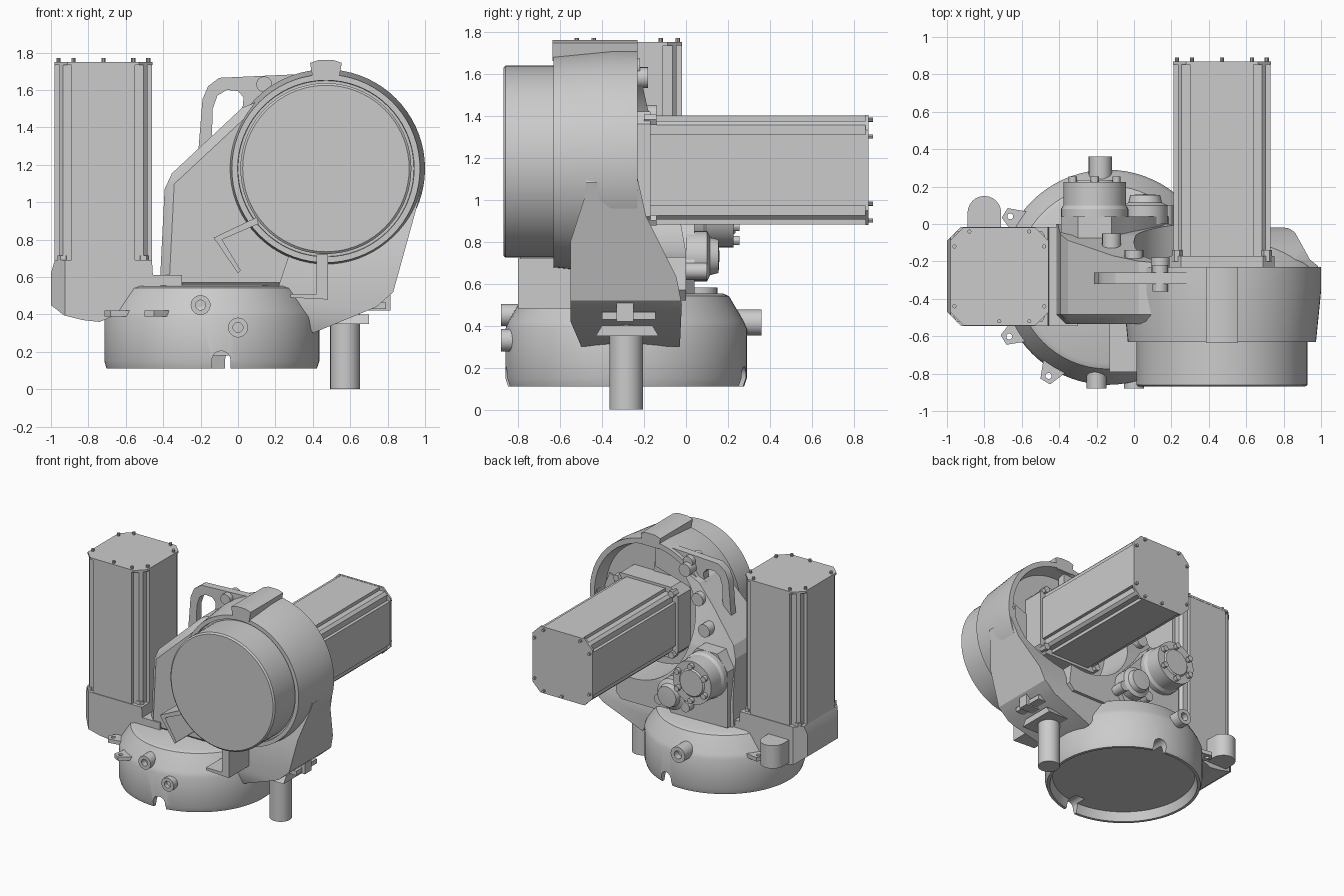
import bpy, bmesh, math
from mathutils import Vector

if "Cube" in bpy.data.objects:
    bpy.data.objects.remove(bpy.data.objects["Cube"])

AX = {'X': lambda u, v, w: (w, u, v), 'Y': lambda u, v, w: (u, w, v), 'Z': lambda u, v, w: (u, v, w)}


def finish(name, bm, angle=30):
    bmesh.ops.remove_doubles(bm, verts=bm.verts, dist=1e-5)
    bmesh.ops.recalc_face_normals(bm, faces=bm.faces)
    me = bpy.data.meshes.new(name)
    bm.to_mesh(me)
    bm.free()
    ob = bpy.data.objects.new(name, me)
    bpy.context.collection.objects.link(ob)
    smooth(ob, angle)
    return ob


def smooth(ob, angle=30):
    bpy.ops.object.select_all(action='DESELECT')
    ob.select_set(True)
    bpy.context.view_layer.objects.active = ob
    bpy.ops.object.shade_smooth_by_angle(angle=math.radians(angle))


def prism(name, pts, a, b, axis='Y'):
    """Extrude a 2D outline from a to b along an axis."""
    bm = bmesh.new()
    lo = [bm.verts.new(AX[axis](u, v, a)) for u, v in pts]
    hi = [bm.verts.new(AX[axis](u, v, b)) for u, v in pts]
    bm.faces.new(lo)
    bm.faces.new(hi)
    n = len(pts)
    for i in range(n):
        bm.faces.new((lo[i], lo[(i + 1) % n], hi[(i + 1) % n], hi[i]))
    return finish(name, bm)


def lathe(name, prof, cu, cv, axis='Z', n=72):
    """Revolve (radius, height) pairs about an axis through (cu, cv)."""
    bm = bmesh.new()
    rings = [[bm.verts.new(AX[axis](cu + r * math.cos(t), cv + r * math.sin(t), h))
              for t in (2 * math.pi * k / n for k in range(n))] for r, h in prof]
    for A, B in zip(rings, rings[1:]):
        for k in range(n):
            bm.faces.new((A[k], A[(k + 1) % n], B[(k + 1) % n], B[k]))
    return finish(name, bm)


def cyl(name, cu, cv, r, a, b, axis='Y', n=24):
    return lathe(name, [(0, a), (r, a), (r, b), (0, b)], cu, cv, axis, n)


def box(name, x0, x1, y0, y1, z0, z1):
    return prism(name, [(x0, y0), (x1, y0), (x1, y1), (x0, y1)], z0, z1, 'Z')


def apply_mods(ob):
    dg = bpy.context.evaluated_depsgraph_get()
    me = bpy.data.meshes.new_from_object(ob.evaluated_get(dg))
    ob.modifiers.clear()
    ob.data = me


def boolean(ob, cutter, op='DIFFERENCE'):
    m = ob.modifiers.new('b', 'BOOLEAN')
    m.operation, m.object, m.solver = op, cutter, 'EXACT'
    apply_mods(ob)
    bpy.data.objects.remove(cutter)
    smooth(ob)


def bevel(ob, w):
    m = ob.modifiers.new('v', 'BEVEL')
    m.width, m.segments, m.limit_method = w, 1, 'ANGLE'
    apply_mods(ob)


def octagon(cu, cv, h, c):
    k = h - c
    return [(cu + u, cv + v) for u, v in
            [(h, -k), (h, k), (k, h), (-k, h), (-h, k), (-h, -k), (-k, -h), (k, -h)]]


def motor(name, cu, cv, a, b, axis):
    """Servo motor: grooved body, chamfered end cap and cap screws."""
    quad = [(.26, -.17), (.26, .17), (.235, .17), (.235, .215), (.215, .235), (.17, .235)]
    pts = []
    for k in range(4):
        c, s = round(math.cos(k * math.pi / 2)), round(math.sin(k * math.pi / 2))
        pts += [(cu + c * u - s * v, cv + s * u + c * v) for u, v in quad]
    prism(name + '_body', pts, a, b - .015, axis)
    prism(name + '_cap', octagon(cu, cv, .262, .07), b - .016, b, axis)
    for i, (u, v) in enumerate([(.24, .16), (.24, -.16), (-.24, .16), (-.24, -.16),
                                (.16, .24), (-.16, .24), (0, -.24), (.16, -.24)]):
        cyl(f'{name}_screw_{i}', cu + u, cv + v, .011, b - .01, b + .02, axis, 10)


# round base shell with cable notches, front and rear ports
BX, BY = -.14, -.285
base = lathe('base_shell', [(0, .18), (.52, .18), (.54, .11), (.562, .11), (.575, .15), (.575, .385),
                            (.56, .42), (.49, .54), (.46, .553), (0, .555)], BX, BY)
for x, y in ((-.09, -.84), (-.02, .26)):
    pts = [(x - .05, .05), (x + .05, .05)] + [(x + .05 * math.cos(t), .155 + .05 * math.sin(t))
                                             for t in (math.pi * k / 8 for k in range(9))]
    boolean(base, prism('notch_cutter', pts, y - .12, y + .12))
for i, (x, z, r, a, b) in enumerate([(-.2, .45, .053, -.88, -.75), (0, .33, .053, -.88, -.75), (-.18, .415, .062, .36, .2)]):
    s = .05 if b > a else -.05
    lathe(f'base_port_{i}', [(0, b), (r, b), (r, a), (r * .5, a), (r * .5, a + s), (0, a + s)], x, z, 'Y', 24)

# perforated fixing tabs around the base
for i, deg in enumerate((148, 211, 239)):
    t = math.radians(deg)
    d, s = Vector((math.cos(t), math.sin(t))), Vector((-math.sin(t), math.cos(t)))
    c = Vector((BX, BY))
    pts = [c + d * u + s * v for u, v in ((.5, -.09), (.6, -.05), (.65, -.03), (.65, .03), (.6, .05), (.5, .09))]
    tab = prism(f'fixing_tab_{i}', [tuple(p) for p in pts], .39, .42, 'Z')
    h = c + d * .615
    boolean(tab, cyl('tab_hole', h.x, h.y, .016, .3, .5, 'Z', 16))

# support post
cyl('support_post', .573, -.285, .08, 0, .42, 'Z', 32)

# drum housing (open at the rear) and the drum in front
CX, CZ = .47, 1.18
lathe('drum_housing', [(0, -.61), (.47, -.61), (.472, -.632), (.503, -.632), (.53, -.36), (.53, -.23),
                       (.49, -.23), (.465, -.34), (0, -.34)], CX, CZ, 'Y')
lathe('drum', [(0, -.87), (.445, -.87), (.457, -.86), (.457, -.6), (0, -.6)], CX, CZ, 'Y')
prism('housing_top_tab', [(.40, 1.66), (.385, 1.745), (.43, 1.76), (.51, 1.76), (.555, 1.745), (.54, 1.66)], -.635, -.23)

# cast arm: left neck and right leg, each a front outline cut by a side outline
neck = prism('arm_neck', [(-.42, .52), (-.39, 1.12), (.06, 1.54), (.5, 1.54), (.62, .52)], -.535, .2)
bevel(neck, .05)
boolean(neck, prism('neck_side', [(-.55, .5), (0, .5), (0, .75), (-.06, 1.08), (-.17, 1.38), (-.22, 1.6),
                                  (-.55, 1.6)], -1, 1, 'X'), 'INTERSECT')
leg = prism('arm_leg', [(.2, .5), (.33, .42), (.40, .30), (.74, .44), (.83, .52), (.985, 1.08), (.9, 1.3), (.4, 1.1)], -.56, .1)
boolean(leg, prism('leg_side', [(-.49, .28), (-.03, .28), (-.02, .5), (-.045, .63), (-.12, .78), (-.19, .92), (-.23, 1.1),
                                (-.23, 1.4), (-.46, 1.4), (-.48, 1.02), (-.55, .8), (-.55, .42)], -1, 1.2, 'X'), 'INTERSECT')
for part in (neck, leg):
    boolean(part, cyl('recess_cutter', CX, CZ, .47, -.33, .5, 'Y', 64))

# lifting handle with its pin
handle = prism('lifting_handle', [(-.22, 1.2), (-.21, 1.3), (-.19, 1.55), (-.16, 1.62), (-.1, 1.665), (.45, 1.69),
                                  (.45, 1.5), (.1, 1.4)], -.32, -.26)
boolean(handle, prism('handle_hole', [(-.14, 1.34), (-.135, 1.5), (-.11, 1.57), (-.06, 1.6), (0, 1.595), (.03, 1.56),
                                      (.025, 1.51)], -.5, 0))
cyl('handle_pin', .14, 1.63, .042, -.36, -.22)

# L-shaped ribs below the drum
prism('rib_left', [(.1, .92), (-.13, .81), (0, .62), (.015, .635), (-.085, .80), (.11, .885)], -.79, -.4)
prism('rib_right', [(.42, .72), (.42, .51), (.28, .51), (.28, .49), (.48, .48), (.48, .72)], -.8, -.4)

# rear joint cover, its bolts and the smaller plug
prism('cover_plate', [(-.39, .56), (-.39, 1.0), (-.3, 1.12), (-.12, 1.12), (-.03, 1.0), (.15, .8), (.19, .68), (.1, .55)], -.12, .04)
lathe('joint_cover', [(0, -.02), (.18, -.02), (.18, .08), (.168, .1), (.168, .225), (.11, .225), (.1, .235), (0, .235)],
      -.21, .94, 'Y', 40)
for i in range(6):
    t = math.pi * (i + .5) / 3
    cyl(f'cover_bolt_{i}', -.21 + .135 * math.cos(t), .94 + .135 * math.sin(t), .022, .2, .255, n=12)
lathe('joint_plug', [(0, 0), (.12, 0), (.12, .1), (.09, .115), (.08, .155), (0, .16)], .06, .73, 'Y', 32)
for i, (x, z) in enumerate(((-.06, .66), (.17, .66))):
    cyl(f'plug_bolt_{i}', x, z, .04, -.05, .1, n=16)
for i, (x, z, y) in enumerate(((-.12, 1.22, -.05), (0, 1.4, -.14), (.14, 1.58, -.18))):
    cyl(f'neck_boss_{i}', x, z, .05, -.3, y, n=20)

# rear horizontal motor on its flange
prism('rear_flange', octagon(.47, 1.14, .28, .06), -.36, -.17)
for i in range(4):
    sx, sz = (1, -1)[i % 2], (1, -1)[i // 2]
    cyl(f'rear_flange_nut_{i}', .47 + sx * .24, 1.14 + sz * .24, .028, -.2, -.14, n=6)
motor('rear_motor', .47, 1.14, -.2, .87, 'Y')

# left vertical motor on its housing
motor('left_motor', -.72, -.28, .5, 1.75, 'Z')
house = prism('left_motor_housing', [(-1, .62), (-1, .45), (-.93, .395), (-.83, .37), (-.74, .36), (-.6, .42), (-.3, .45),
                                     (-.3, .61), (-.455, .61), (-.46, .69), (-.98, .69)], -.545, -.015)
boolean(house, prism('housing_corners', [(-1.01, -.46), (-.92, -.55), (-.2, -.55), (-.2, -.01), (-.92, -.01),
                                         (-1.01, -.1)], .2, 1, 'Z'), 'INTERSECT')
for i in range(4):
    sx, sy = (1, -1)[i % 2], (1, -1)[i // 2]
    cyl(f'left_motor_nut_{i}', -.72 + sx * .215, -.28 + sy * .215, .03, .6, .715, 'Z', 6)
lobe = [(-.89, -.1), (-.71, -.1)] + [(-.8 + .09 * math.cos(t), .06 + .09 * math.sin(t))
                                    for t in (math.pi * k / 12 for k in range(13))]
prism('cable_lobe', lobe, .4, .58, 'Z')

# latch on the right leg above the post
box('latch_bar', .68, .815, -.33, -.25, .42, .66)
box('latch_cross', .66, .79, -.40, -.145, .43, .465)
prism('latch_block', [(-.43, .35), (-.13, .35), (-.16, .4), (-.40, .4)], .5, .7, 'X')
